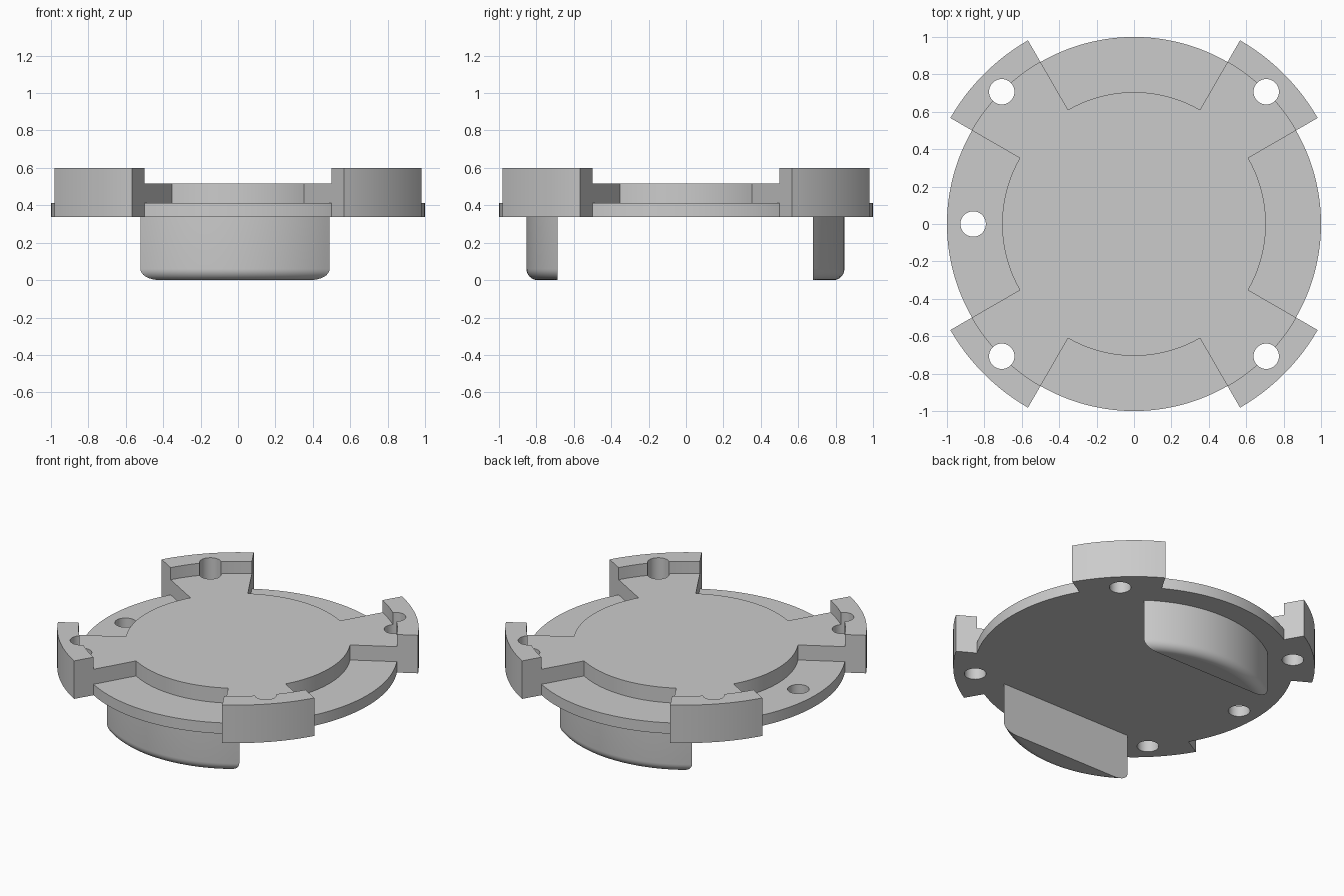
import bpy, bmesh
from math import sin, cos, acos, pi, radians

if "Cube" in bpy.data.objects:
    bpy.data.objects.remove(bpy.data.objects["Cube"], do_unlink=True)

grey = bpy.data.materials.new("light_grey")
grey.use_nodes = True
grey.diffuse_color = (0.6, 0.6, 0.6, 1)
grey.node_tree.nodes["Principled BSDF"].inputs["Base Color"].default_value = grey.diffuse_color

DISC_R, HUB_R, TAB_R = 1.0, 0.705, 1.134
Z_BASE, Z_DISC, Z_HUB, Z_TAB = 0.337, 0.412, 0.516, 0.6
STEP = 2.5


def polar(r, deg):
    return r * cos(radians(deg)), r * sin(radians(deg))


def arc(r, start, end):
    n = round((end - start) / STEP)
    return [polar(r, start + (end - start) * i / n) for i in range(n + 1)]


def loft(name, loops):
    """Solid through stacked loops of (x, y, z), listed bottom to top."""
    bm = bmesh.new()
    rows = [[bm.verts.new(p) for p in loop] for loop in loops]
    bm.faces.new(rows[0][::-1])
    bm.faces.new(rows[-1])
    n = len(rows[0])
    for low, high in zip(rows, rows[1:]):
        for i in range(n):
            j = (i + 1) % n
            bm.faces.new((low[i], low[j], high[j], high[i]))
    bmesh.ops.recalc_face_normals(bm, faces=bm.faces)
    mesh = bpy.data.meshes.new(name)
    bm.to_mesh(mesh)
    bm.free()
    mesh.materials.append(grey)
    obj = bpy.data.objects.new(name, mesh)
    bpy.context.collection.objects.link(obj)
    return obj


def prism(name, outline, z0, z1):
    return loft(name, [[(x, y, z) for x, y in outline] for z in (z0, z1)])


# Base disc, and hub with four diagonal arms
parts = [prism("base_disc", arc(DISC_R, 0, 360)[:-1], Z_BASE, Z_DISC)]
outline = []
for q in range(4):
    a = q * 90
    outline += arc(HUB_R, a - 30, a + 30) + arc(DISC_R, a + 30, a + 60)
parts.append(prism("hub_with_arms", outline, Z_DISC, Z_HUB))

# Raised rim tabs at the ends of the arms
for side, a in (("back_left", 30), ("back_right", 120),
                ("front_right", 210), ("front_left", 300)):
    ring = arc(TAB_R, a, a + 30) + arc(DISC_R, a, a + 30)[::-1]
    parts.append(prism(side + "_tab", ring, Z_BASE, Z_TAB))

# Screw holes: four on the diagonals, one on the right
holes = [polar(DISC_R, 45 + 90 * q) for q in range(4)] + [(-0.86, 0)]
cutters = []
for hx, hy in holes:
    circle = [(hx + x, hy + y) for x, y in
              (polar(0.068, 7.5 * (i + 0.4)) for i in range(48))]
    cutter = prism("hole_cutter", circle, 0.2, 0.8)
    cutter.hide_render = True
    cutters.append(cutter)
for part in parts:
    for cutter in cutters:
        mod = part.modifiers.new("hole", "BOOLEAN")
        mod.operation, mod.solver, mod.object = "DIFFERENCE", "EXACT", cutter
bpy.context.view_layer.update()
graph = bpy.context.evaluated_depsgraph_get()
cut = [bpy.data.meshes.new_from_object(p.evaluated_get(graph)) for p in parts]
for part, mesh in zip(parts, cut):
    part.modifiers.clear()
    part.data = mesh
for cutter in cutters:
    bpy.data.objects.remove(cutter, do_unlink=True)

# Legs: circle segments with a rounded outer bottom edge
CHORD, LEG_R, FILLET = 0.683, 0.85, 0.06
levels = [(LEG_R - FILLET * (1 - sin(t)), FILLET * (1 - cos(t)))
          for t in (i * pi / 16 for i in range(9))] + [(LEG_R, Z_BASE)]
for name, sign in (("front_leg", -1), ("back_leg", 1)):
    loops = []
    for r, z in levels:
        half = acos(CHORD / r)
        angles = [half * (i / 16 - 1) for i in range(33)]
        loops.append([(-0.016 + r * sin(t), sign * r * cos(t) - 0.003, z)
                      for t in angles])
    parts.append(loft(name, loops))

# Smooth curved walls, keep flat faces flat
for part in parts:
    bpy.ops.object.select_all(action="DESELECT")
    part.select_set(True)
    bpy.context.view_layer.objects.active = part
    bpy.ops.object.shade_smooth_by_angle(angle=radians(30))
    for face in part.data.polygons:
        if abs(face.normal.z) > 0.999:
            face.use_smooth = False
